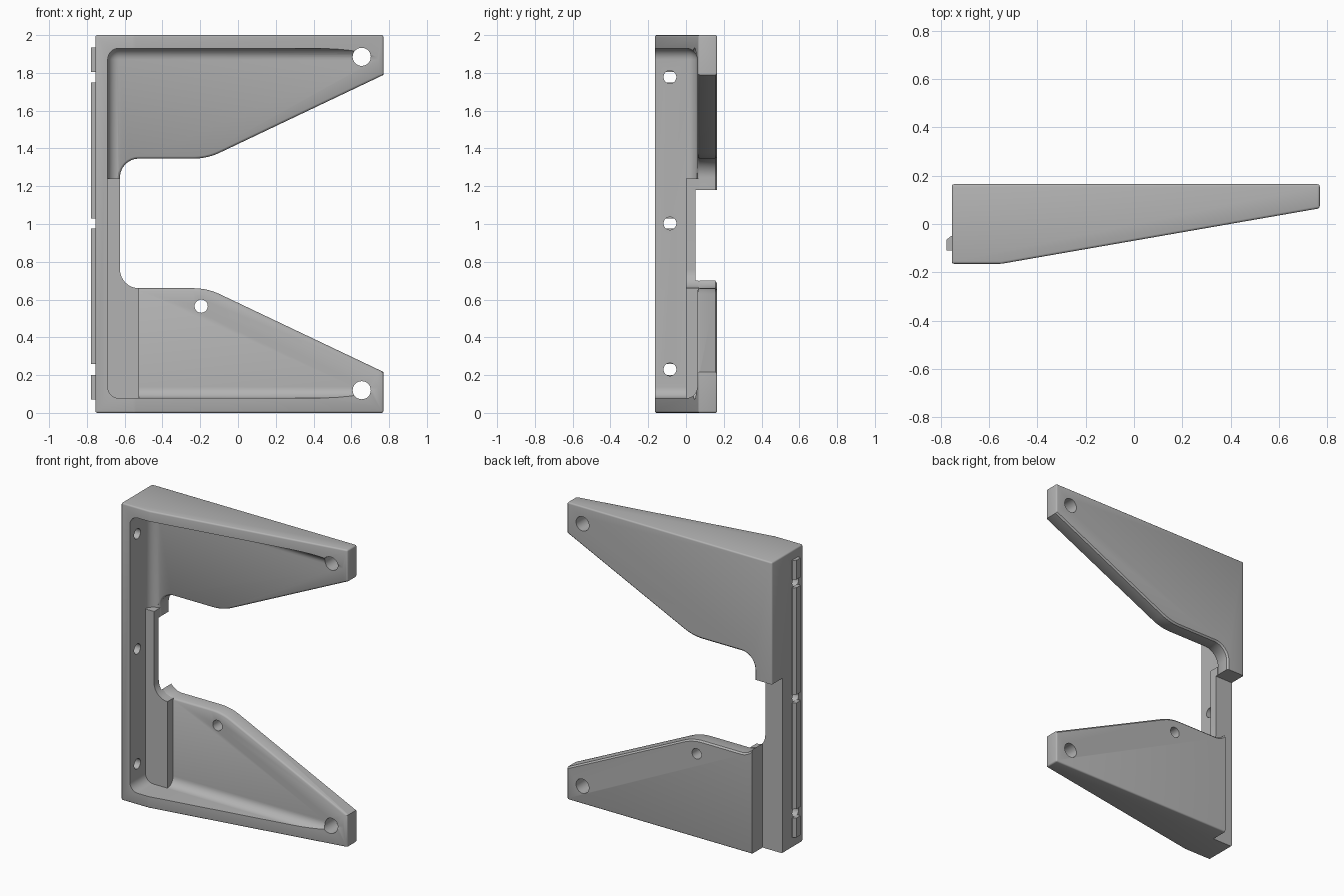
import bpy, bmesh, math
from mathutils import Vector

cube = bpy.data.objects.get("Cube")
if cube:
    bpy.data.objects.remove(cube, do_unlink=True)

grey = bpy.data.materials.new("plain grey")
grey.use_nodes = True
grey.diffuse_color = (0.45, 0.45, 0.45, 1)
grey.node_tree.nodes["Principled BSDF"].inputs["Base Color"].default_value = grey.diffuse_color


def loft(name, rings):
    """Solid through matching closed rings of points."""
    bm = bmesh.new()
    loops = [[bm.verts.new(p) for p in ring] for ring in rings]
    n = len(loops[0])
    for a, b in zip(loops, loops[1:]):
        for i in range(n):
            bm.faces.new((a[i], a[(i + 1) % n], b[(i + 1) % n], b[i]))
    bm.faces.new(loops[0][::-1])
    bm.faces.new(loops[-1])
    bmesh.ops.recalc_face_normals(bm, faces=bm.faces)
    me = bpy.data.meshes.new(name)
    bm.to_mesh(me)
    bm.free()
    me.materials.append(grey)
    ob = bpy.data.objects.new(name, me)
    bpy.context.collection.objects.link(ob)
    return ob


def box(name, lo, hi):
    corners = [(lo[0], lo[1]), (hi[0], lo[1]), (hi[0], hi[1]), (lo[0], hi[1])]
    return loft(name, [[(x, y, z) for x, y in corners] for z in (lo[2], hi[2])])


def apply(ob, mod):
    bpy.context.view_layer.objects.active = ob
    bpy.ops.object.modifier_apply(modifier=mod.name)


def bevel(ob, width, segments):
    mod = ob.modifiers.new("round", 'BEVEL')
    mod.width, mod.segments, mod.limit_method = width, segments, 'ANGLE'
    mod.angle_limit = math.radians(5)
    apply(ob, mod)


def combine(ob, other, how='DIFFERENCE', keep=False):
    mod = ob.modifiers.new("combine", 'BOOLEAN')
    mod.operation, mod.solver, mod.object = how, 'EXACT', other
    apply(ob, mod)
    if not keep:
        bpy.data.objects.remove(other, do_unlink=True)


def fillet(points, steps=10):
    """Round the corners of a polygon of (x, z, radius)."""
    out = []
    for i, (x, z, r) in enumerate(points):
        p = Vector((x, z))
        if not r:
            out.append(p)
            continue
        a = (Vector(points[i - 1][:2]) - p).normalized()
        b = (Vector(points[(i + 1) % len(points)][:2]) - p).normalized()
        half = a.angle(b) / 2
        c = p + (a + b).normalized() * r / math.sin(half)
        u = p + a * r / math.tan(half) - c
        v = p + b * r / math.tan(half) - c
        for k in range(steps + 1):
            t = k / steps
            out.append(c + (u * (1 - t) + v * t).normalized() * r)
    return out


def offset(pts, d):
    """Grow a counter-clockwise outline by d."""
    out = []
    for i, p in enumerate(pts):
        e = (p - pts[i - 1]).normalized()
        f = (pts[(i + 1) % len(pts)] - p).normalized()
        n = Vector((e.y + f.y, -e.x - f.x)).normalized()
        out.append(p + n * d / max(0.3, n.dot(Vector((e.y, -e.x)))))
    return out


def window(name, layers):
    return loft(name, [[(p.x, y, p.y) for p in offset(gap, d)] for y, d in layers])


def hole(ob, centre, radius, axis):
    rings = []
    for t in (-0.2, 0.2):
        ring = []
        for k in range(32):
            a = k * math.tau / 32
            u, v = radius * math.cos(a), radius * math.sin(a)
            ring.append(Vector(centre) + Vector((t, u, v) if axis == 'x' else (u, t, v)))
        rings.append(ring)
    combine(ob, loft("drill", rings))


# Outline of the opening between the two arms, counter-clockwise
mid, slope = 1.003, 0.475
low = [(-0.625, 0.66, 0.1), (-0.163, 0.66, 0.33), (1.2, 0.66 - slope * 1.363, 0)]
gap = fillet(low + [(x, 2 * mid - z, r) for x, z, r in reversed(low)])

# Tapered outer body
side = [(-0.755, -0.165), (-0.55, -0.165), (0.77, 0.065), (0.77, 0.165), (-0.755, 0.165)]
bracket = loft("bracket", [[(x, y, z) for x, y in side] for z in (0, 2)])
bevel(bracket, 0.01, 3)

# Rounded pocket that leaves the flanges, side wall and back plate
pocket = box("pocket", (-0.69, -0.6, 0.078), (1.4, 0.06, 1.93))
bevel(pocket, 0.06, 8)
combine(bracket, pocket)

# Opening with softened rims
combine(bracket, window("opening", [(-0.5, 0.012), (0.06, 0.012), (0.064, 0.005), (0.073, 0),
                                    (0.155, 0), (0.165, 0.01), (0.4, 0.01)]))

# Inner rail beside the side wall, following the opening
rail = box("rail", (-0.70, 0, 0.07), (-0.525, 0.065, 1.24))
combine(rail, window("opening", [(-0.5, 0), (0.5, 0)]))
combine(bracket, rail, 'UNION')

# Step cut along the lower back corner
combine(bracket, box("step", (-1, 0.05, -0.2), (-0.605, 0.5, 1.18)))

# Screw holes
for z in (0.23, 1.003, 1.778):
    hole(bracket, (-0.72, -0.085, z), 0.034, 'x')
for x, z, r in ((0.655, 1.885, 0.048), (0.655, 0.12, 0.048), (-0.195, 0.565, 0.035)):
    hole(bracket, (x, 0.1, z), r, 'y')

# Locating ribs on the outside of the wall
rib = [(-0.75, -0.11), (-0.75, -0.05), (-0.758, -0.05), (-0.777, -0.065), (-0.777, -0.11)]
parts = [bracket]
for i, (z0, z1) in enumerate(((0.07, 0.2), (0.26, 0.975), (1.03, 1.75), (1.805, 1.935))):
    parts.append(loft(f"locating_rib_{i + 1}", [[(x, y, z) for x, y in rib] for z in (z0, z1)]))

bpy.ops.object.select_all(action='DESELECT')
for ob in parts:
    ob.select_set(True)
bpy.context.view_layer.objects.active = bracket
bpy.ops.object.shade_smooth_by_angle(angle=math.radians(35))
